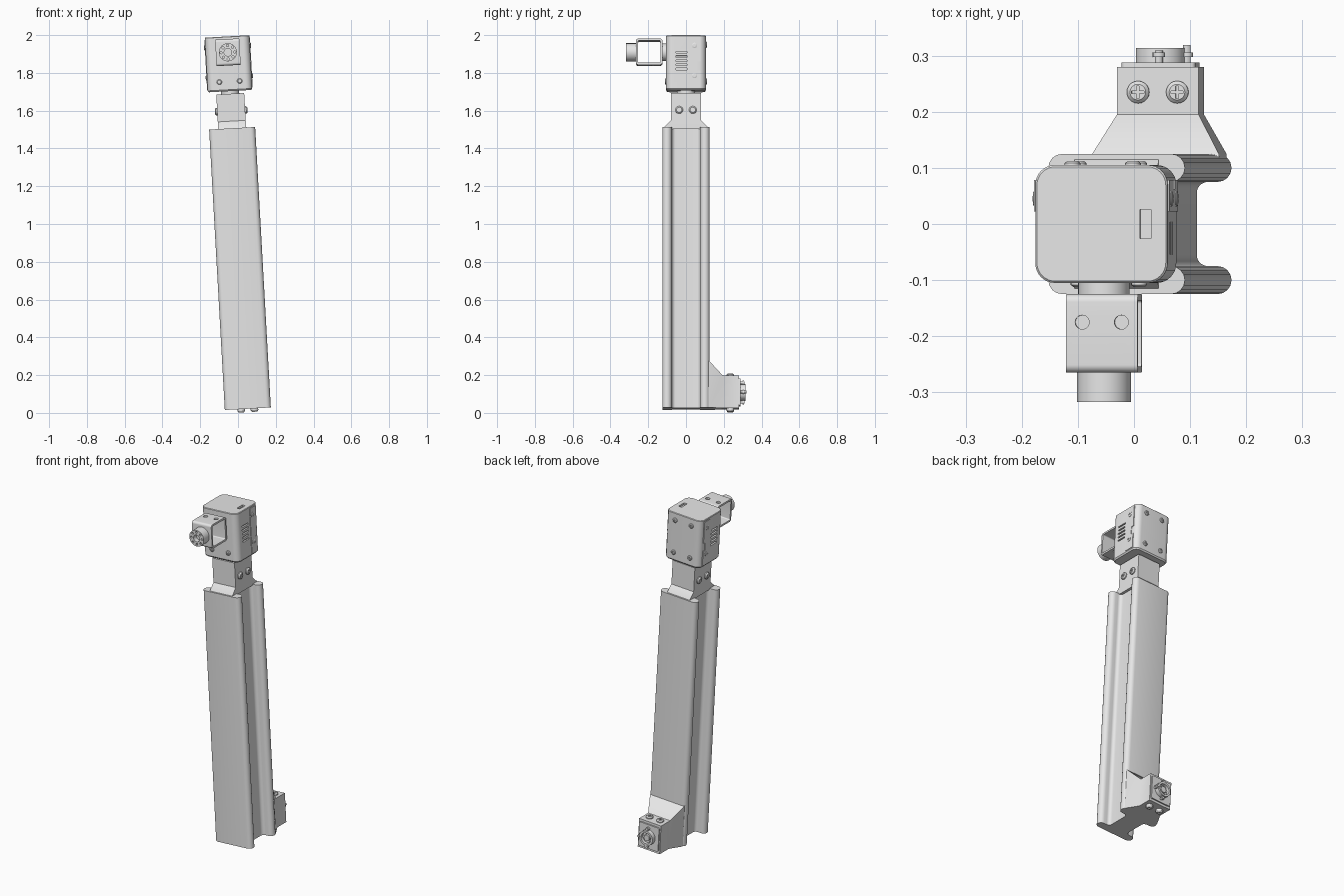
import bpy, bmesh
from math import sin, cos, pi, radians
from mathutils import Matrix

if "Cube" in bpy.data.objects:
    bpy.data.objects.remove(bpy.data.objects["Cube"])

grey = bpy.data.materials.new("light grey")
grey.use_nodes = True
grey.diffuse_color = (0.8, 0.8, 0.8, 1)
grey.node_tree.nodes["Principled BSDF"].inputs["Base Color"].default_value = (0.8, 0.8, 0.8, 1)

# The whole arm is modelled upright and then leaned sideways
LEAN = Matrix.Translation((0.052, 0, 0.022)) @ Matrix.Rotation(radians(-3.2), 4, 'Y')
PLACE = {'x': lambda u, v, t: (t, u, v),
         'y': lambda u, v, t: (u, t, v),
         'z': lambda u, v, t: (u, v, t)}


def arc(cx, cy, r, a0, a1, n=8):
    angles = [radians(a0 + (a1 - a0) * i / n) for i in range(n + 1)]
    return [(cx + r * cos(a), cy + r * sin(a)) for a in angles]


def circle(cx, cy, r, n=32):
    return arc(cx, cy, r, 0, 360, n)[:-1]


def rect(cx, cy, hx, hy, r=0):
    if r == 0:
        return [(cx - hx, cy - hy), (cx + hx, cy - hy), (cx + hx, cy + hy), (cx - hx, cy + hy)]
    pts = []
    for k, (sx, sy) in enumerate([(1, 1), (-1, 1), (-1, -1), (1, -1)]):
        pts += arc(cx + sx * (hx - r), cy + sy * (hy - r), r, 90 * k, 90 * k + 90)
    return pts


def loft(bm, axis, sections):
    """Skin a closed solid through (position, outline) sections."""
    rings = [[bm.verts.new(PLACE[axis](u, v, t)) for u, v in pts] for t, pts in sections]
    for a, b in zip(rings, rings[1:]):
        for i in range(len(a)):
            j = (i + 1) % len(a)
            bm.faces.new((a[i], a[j], b[j], b[i]))
    bm.faces.new(rings[0][::-1])
    bm.faces.new(rings[-1])


def make(name, solids, cuts=()):
    """Build a part from lofted solids, subtracting the cuts."""
    def build(label, items):
        bm = bmesh.new()
        for axis, sections in items:
            loft(bm, axis, sections)
        bmesh.ops.recalc_face_normals(bm, faces=bm.faces)
        mesh = bpy.data.meshes.new(label)
        bm.to_mesh(mesh)
        bm.free()
        ob = bpy.data.objects.new(label, mesh)
        bpy.context.collection.objects.link(ob)
        ob.matrix_world = LEAN
        mesh.materials.append(grey)
        return ob

    ob = build(name, solids)
    bpy.ops.object.select_all(action='DESELECT')
    ob.select_set(True)
    bpy.context.view_layer.objects.active = ob
    if cuts:
        cutter = build(name + "_cutter", cuts)
        cutter.hide_render = True
        mod = ob.modifiers.new("cut", 'BOOLEAN')
        mod.operation, mod.solver, mod.object = 'DIFFERENCE', 'EXACT', cutter
        bpy.context.view_layer.update()
        bpy.ops.object.modifier_apply(modifier=mod.name)
        bpy.data.objects.remove(cutter)
    bpy.ops.object.shade_smooth_by_angle(angle=radians(30))
    return ob


def prism(axis, a, b, pts):
    return (axis, [(a, pts), (b, pts)])


def screw(name, axis, u, v, t, direction, r, h):
    """Domed screw head with a cross recess."""
    top = t + direction * h
    head = (axis, [(t - direction * 0.004, circle(u, v, r, 20)),
                   (t + direction * h * 0.5, circle(u, v, r, 20)),
                   (top, circle(u, v, r * 0.7, 20))])
    w, l = r * 0.12, r * 0.55
    cross = [(w, l), (-w, l), (-w, w), (-l, w), (-l, -w), (-w, -w),
             (-w, -l), (w, -l), (w, -w), (l, -w), (l, w), (w, w)]
    slot = prism(axis, top - direction * h * 0.6, top + direction * h, [(u + x, v + y) for x, y in cross])
    make(name, [head], [slot])


# Long beam with a channel down both sides
quarter = arc(0.08, 0.055, 0.02, 180, 90) + arc(0.097, 0.1, 0.025, -90, 90)
half = quarter + [(-x, y) for x, y in reversed(quarter)]
make("beam", [prism('z', 0, 1.487, half + [(x, -y) for x, y in reversed(half)])])

# Neck with flared foot
make("neck", [('z', [(1.48, rect(0, 0, 0.075, 0.118)), (1.49, rect(0, 0, 0.075, 0.114)),
                     (1.525, rect(0, 0, 0.074, 0.08)), (1.67, rect(0, 0, 0.074, 0.08))])])
make("neck_ring", [prism('z', 1.665, 1.69, circle(0, 0, 0.048))])
for s, side in ((1, "left"), (-1, "right")):
    for y in (-0.036, 0.036):
        screw("neck_screw_" + side, 'x', y, 1.58, s * 0.074, s, 0.02, 0.012)

# Motor head with side vents, a top slot and a rear socket
HEAD_LOW, HEAD_TOP = 1.684, 1.974
cuts = [prism('z', HEAD_TOP - 0.012, HEAD_TOP + 0.02, rect(0.079, 0, 0.01, 0.026))]
for s in (1, -1):
    for i in range(5):
        cuts.append(prism('x', s * 0.108, s * 0.13, rect(-0.025, 1.795 + i * 0.022, 0.029, 0.0045)))
make("motor_head", [('z', [(HEAD_LOW, rect(0, 0, 0.112, 0.099, 0.03)),
                           (HEAD_LOW + 0.008, rect(0, 0, 0.118, 0.105, 0.035)),
                           (HEAD_TOP - 0.003, rect(0, 0, 0.118, 0.105, 0.035)),
                           (HEAD_TOP, rect(0, 0, 0.115, 0.102, 0.033))])], cuts)

# Thin covers on the rear half of each head side
for s, side in ((1, "left"), (-1, "right")):
    make("side_cover_" + side,
         [prism('x', s * 0.11, s * 0.121, rect(0.05, 1.83, 0.028, 0.133))],
         [prism('x', s * 0.1, s * 0.13, rect(0.075, 1.81, 0.013, 0.024))])
    for z in (1.76, 1.92):
        screw("cover_screw_" + side, 'x', 0.045, z, s * 0.121, s, 0.014, 0.004)

# Small screws on the head front and back
for x in (-0.054, 0.054):
    screw("front_head_screw", 'y', x, 1.735, -0.105, -1, 0.014, 0.007)
    for z in (1.735, 1.93):
        screw("back_head_screw", 'y', x, z, 0.105, 1, 0.014, 0.007)

# Front bracket: square tube with screw holes
HUB = 1.89
make("front_mount", [prism('y', -0.13, -0.1, circle(0, HUB, 0.046))])
holes = [prism('x', -0.1, 0.1, rect(-0.195, HUB, 0.059, 0.059, 0.006))]
bracket_holes = holes + [prism('z', z - 0.02, z + 0.02, circle(x, -0.175, 0.0125, 20))
                         for z in (HUB - 0.0795, HUB + 0.0795) for x in (-0.035, 0.035)]
make("front_bracket", [prism('x', -0.064, 0.064, rect(-0.195, HUB, 0.07, 0.07, 0.014))], bracket_holes)

# Front output hub with a ring of holes
ring = [prism('y', -0.33, -0.3, circle(0.036 * cos(i * pi / 4), HUB + 0.036 * sin(i * pi / 4), 0.006, 12))
        for i in range(8)]
make("front_hub", [prism('y', -0.317, -0.26, circle(0, HUB, 0.048))],
     ring + [prism('y', -0.33, -0.29, circle(0, HUB, 0.02))])

# Rear elbow block flaring out of the beam foot
def block(hx, top):
    return rect(0, top / 2, hx, top / 2)

make("elbow_block", [('y', [(0.11, block(0.114, 0.25)), (0.125, block(0.113, 0.245)),
                            (0.195, block(0.073, 0.172)), (0.28, block(0.073, 0.172))])])
for x in (-0.035, 0.035):
    screw("elbow_top_screw", 'z', x, 0.235, 0.172, 1, 0.02, 0.012)
    screw("elbow_bottom_screw", 'z', x, 0.235, 0, -1, 0.02, 0.018)

# Rear coupling: plate, ring, inner hub and clips
AXLE = 0.086
make("coupling_plate", [prism('y', 0.275, 0.288, rect(0, AXLE, 0.066, 0.072, 0.008))])
make("coupling_ring", [prism('y', 0.28, 0.314, circle(0, AXLE, 0.044))],
     [prism('y', 0.295, 0.33, circle(0, AXLE, 0.032))])
make("coupling_hub", [prism('y', 0.285, 0.308, circle(0, AXLE, 0.018))])
for i in range(6):
    a = i * pi / 3
    make("coupling_pin", [prism('y', 0.285, 0.301, circle(0.025 * cos(a), AXLE + 0.025 * sin(a), 0.005, 12))])
for x, z, end in ((0.047, 0, 0.319), (0, 0.052, 0.309), (0, -0.052, 0.309)):
    make("coupling_clip", [prism('y', 0.28, end, circle(x, AXLE + z, 0.007, 12)),
                           prism('y', 0.298, 0.306, circle(x, AXLE + z, 0.011, 16))])
